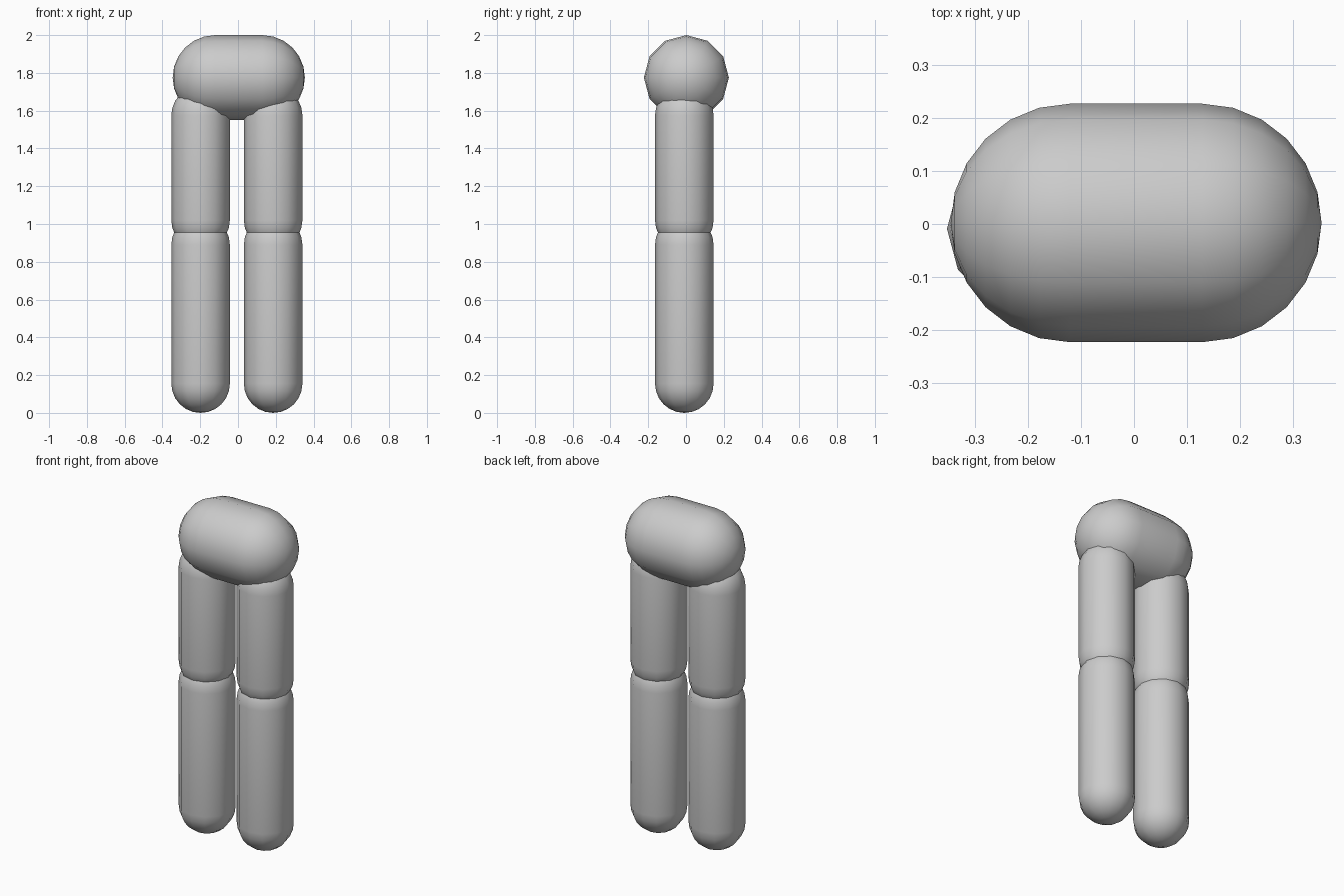
import bpy, bmesh
from math import sin, cos, pi
from mathutils import Matrix

if "Cube" in bpy.data.objects:
    bpy.data.objects.remove(bpy.data.objects["Cube"])

SIDES, RINGS = 12, 6


def capsule(name, center, radius, half, axis='Z'):
    """Smooth capsule; half = half length of the straight section."""
    bm = bmesh.new()
    # pole-to-pole profile: two hemispherical arcs joined by a straight run
    angles = [-pi / 2 + i * pi / 2 / RINGS for i in range(1, RINGS + 1)]
    prof = [(radius * cos(a), radius * sin(a) - half) for a in angles]
    prof += [(r, -z) for r, z in reversed(prof)]
    loops = [[bm.verts.new((r * cos(2 * pi * k / SIDES), r * sin(2 * pi * k / SIDES), z))
              for k in range(SIDES)] for r, z in prof]
    bottom = bm.verts.new((0, 0, -half - radius))
    top = bm.verts.new((0, 0, half + radius))
    for k in range(SIDES):
        n = (k + 1) % SIDES
        bm.faces.new((bottom, loops[0][n], loops[0][k]))
        bm.faces.new((top, loops[-1][k], loops[-1][n]))
        for a, b in zip(loops, loops[1:]):
            bm.faces.new((a[k], a[n], b[n], b[k]))
    if axis == 'X':
        bm.transform(Matrix.Rotation(pi / 2, 4, 'Y'))
    for f in bm.faces:
        f.smooth = True
    me = bpy.data.meshes.new(name)
    bm.to_mesh(me)
    bm.free()
    ob = bpy.data.objects.new(name, me)
    ob.location = center
    bpy.context.collection.objects.link(ob)
    return ob


# Pelvis lying along x
capsule("pelvis", (0.004, 0.002, 1.775), 0.225, 0.125, 'X')

# Two legs, each a lower and an upper capsule overlapping at the knee
for side, x in (("left", -0.198), ("right", 0.186)):
    for part, z0, z1 in (("lower", 0.155, 0.89), ("upper", 1.02, 1.575)):
        capsule(f"{side}_{part}_leg", (x, -0.009, (z0 + z1) / 2), 0.155, (z1 - z0) / 2)
